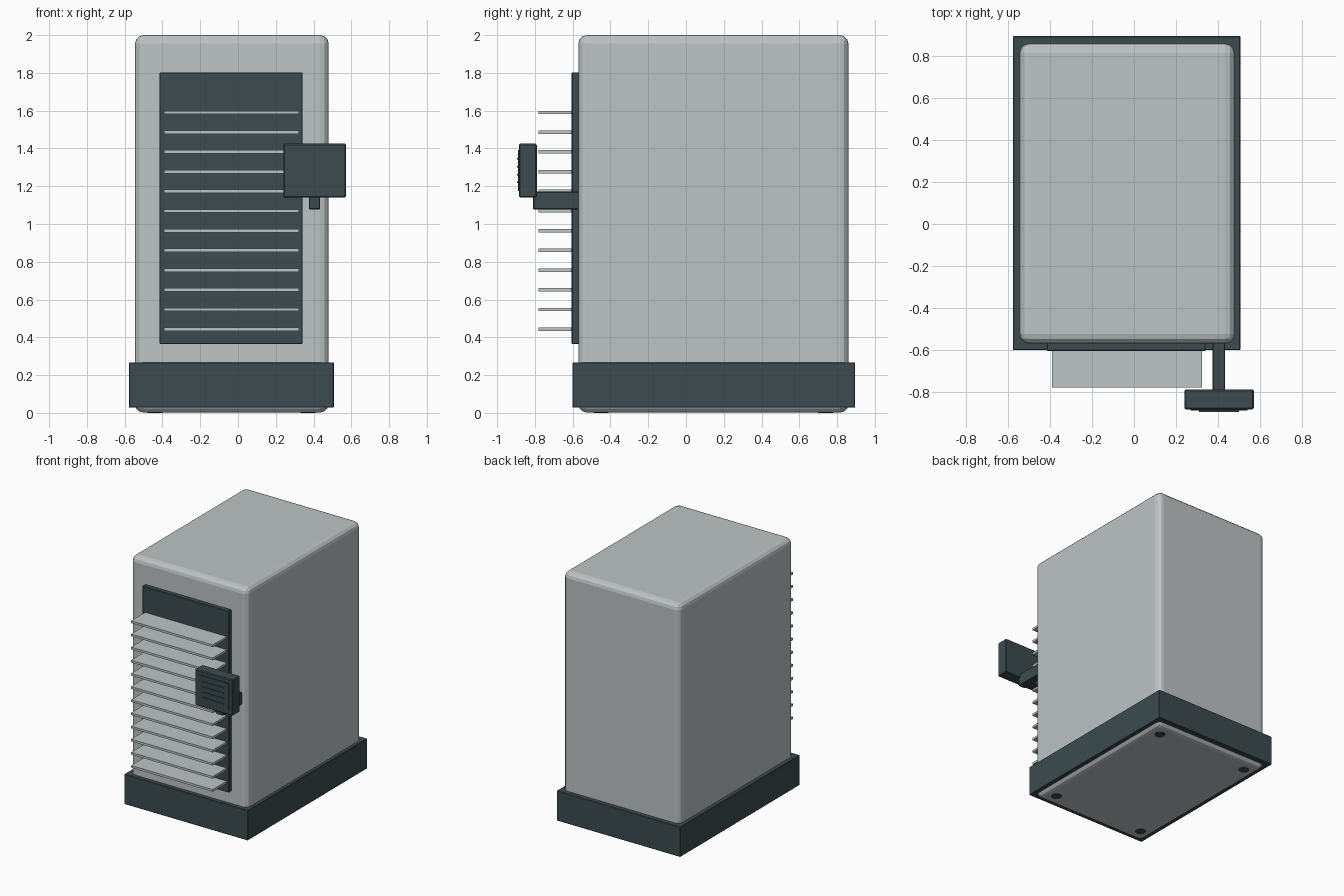
import bpy
from mathutils import Vector

if "Cube" in bpy.data.objects:
    bpy.data.objects.remove(bpy.data.objects["Cube"], do_unlink=True)


def material(name, rgb):
    m = bpy.data.materials.new(name)
    m.use_nodes = True
    m.diffuse_color = (*rgb, 1)
    bsdf = m.node_tree.nodes["Principled BSDF"]
    bsdf.inputs["Base Color"].default_value = (*rgb, 1)
    bsdf.inputs["Roughness"].default_value = 0.6
    return m


light_grey = material("light grey", (0.51, 0.55, 0.56))
dark_slate = material("dark slate", (0.045, 0.071, 0.08))


def box(name, low, high, mat, bevel=0, segments=1):
    """Box between two corners, with optional bevelled edges."""
    low, high = Vector(low), Vector(high)
    bpy.ops.mesh.primitive_cube_add(size=1, location=(low + high) / 2)
    ob = bpy.context.object
    ob.name = name
    ob.scale = high - low
    bpy.ops.object.transform_apply(location=False, rotation=False, scale=True)
    ob.data.materials.append(mat)
    if bevel:
        mod = ob.modifiers.new("Bevel", "BEVEL")
        mod.width = bevel
        mod.segments = segments
    return ob


# Cabinet and the skirt around its foot
box("cabinet", (-0.545, -0.57, 0.002), (0.48, 0.86, 2), light_grey, 0.045, 3)
box("base_skirt", (-0.577, -0.602, 0.028), (0.507, 0.896, 0.266), dark_slate, 0.003)

# Front panel and its stack of trays
box("front_panel", (-0.415, -0.605, 0.365), (0.342, -0.56, 1.803), dark_slate, 0.003)
for i in range(12):
    z = 0.443 + i * 0.1043
    box(f"tray_{i + 1}", (-0.392, -0.78, z - 0.009), (0.324, -0.6, z + 0.009), light_grey)

# Control display on its arm
box("display_arm", (0.375, -0.81, 1.077), (0.435, -0.565, 1.172), dark_slate, 0.004)
box("display_housing", (0.24, -0.884, 1.14), (0.572, -0.79, 1.425), dark_slate, 0.006)
box("display_screen", (0.27, -0.89, 1.174), (0.542, -0.883, 1.392), dark_slate)
for i in range(4):
    z = 1.22 + i * 0.042
    box(f"screen_line_{i + 1}", (0.31, -0.896, z - 0.004), (0.5, -0.889, z + 0.004), dark_slate)

# Four round feet, almost flush with the underside
for side, x in (("right", -0.44), ("left", 0.37)):
    for end, y in (("front", -0.45), ("back", 0.74)):
        bpy.ops.mesh.primitive_cylinder_add(vertices=16, radius=0.04, depth=0.03,
                                            location=(x, y, 0.015))
        foot = bpy.context.object
        foot.name = f"{end}_{side}_foot"
        foot.data.materials.append(dark_slate)
